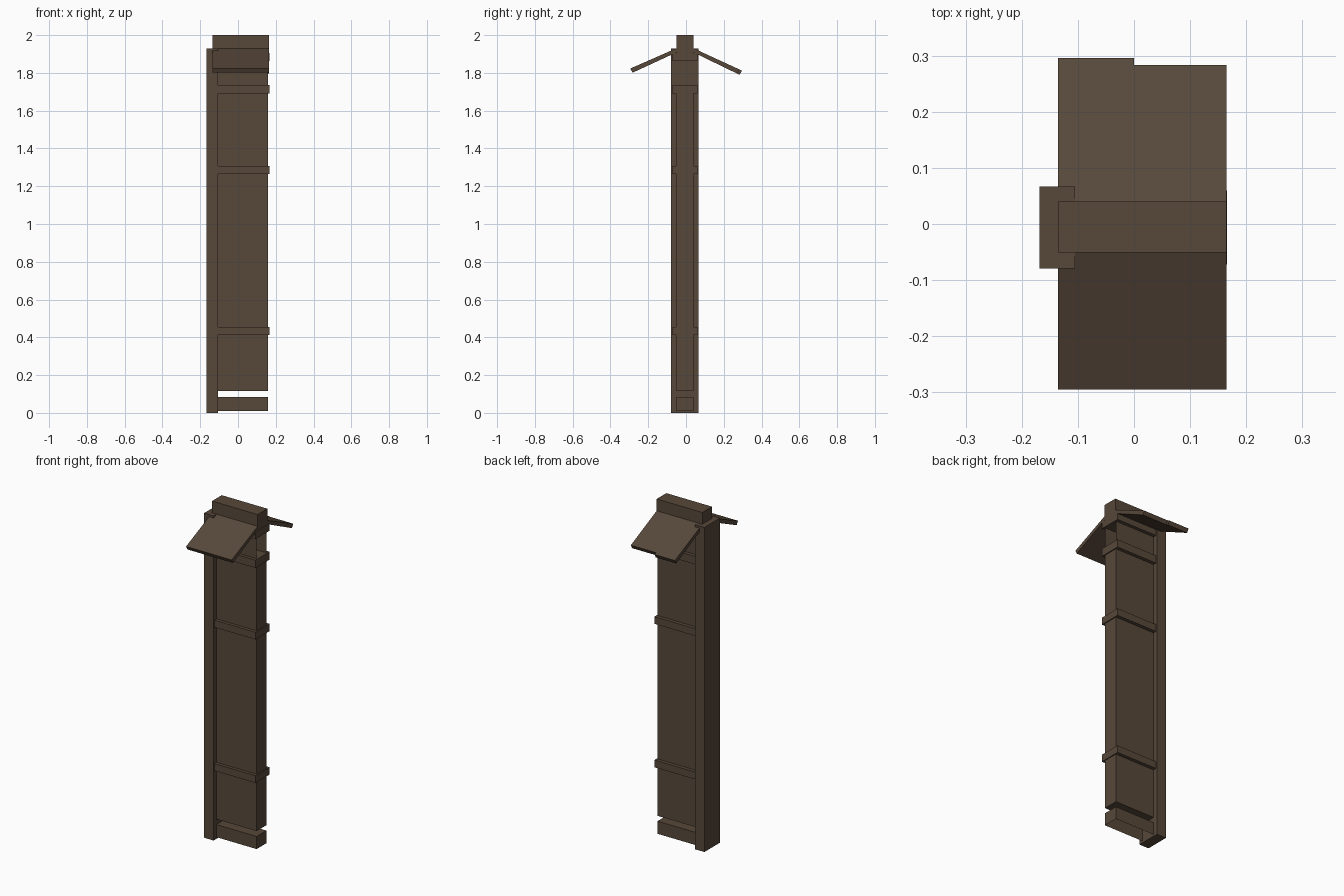
import bpy

if "Cube" in bpy.data.objects:
    bpy.data.objects.remove(bpy.data.objects["Cube"])

wood = bpy.data.materials.new("dark_brown_wood")
wood.diffuse_color = (0.095, 0.064, 0.042, 1)
wood.use_nodes = True
wood.node_tree.nodes["Principled BSDF"].inputs["Base Color"].default_value = wood.diffuse_color


def finish(name, verts, faces):
    mesh = bpy.data.meshes.new(name)
    mesh.from_pydata(verts, [], faces)
    mesh.materials.append(wood)
    obj = bpy.data.objects.new(name, mesh)
    bpy.context.collection.objects.link(obj)
    return obj


def prism(name, profile, x0, x1, skip=()):
    """Extrude a (y, z) profile, listed counter-clockwise seen from +x, along x."""
    n = len(profile)
    verts = [(x, y, z) for x in (x0, x1) for y, z in profile]
    faces = [(i, (i + 1) % n, n + (i + 1) % n, n + i)[::-1] for i in range(n) if i not in skip]
    if "left" not in skip:
        faces.append(tuple(reversed(range(n))))
    if "right" not in skip:
        faces.append(tuple(range(n, 2 * n)))
    # side quads must face outward
    faces = [f[::-1] if len(set(v // n for v in f)) == 2 else f for f in faces]
    faces = [tuple(reversed(f)) if len(set(v // n for v in f)) == 2 else f for f in faces]
    obj = finish(name, verts, faces)
    for p in obj.data.polygons:
        mid_y = sum(y for y, _ in profile) / n
        mid_z = sum(z for _, z in profile) / n
        d = p.normal.y * (p.center.y - mid_y) + p.normal.z * (p.center.z - mid_z)
        if abs(p.normal.x) < 0.5 and d < 0:
            p.flip()
    return obj


def box(name, x, y, z, skip=()):
    # profile edges: 0 bottom, 1 back, 2 top, 3 front
    return prism(name, [(y[0], z[0]), (y[1], z[0]), (y[1], z[1]), (y[0], z[1])], x[0], x[1], skip)


WALL_X, WALL_Y = (-0.105, 0.16), (-0.053, 0.039)

# upright post at the left end
box("post", (-0.168, -0.105), (-0.079, 0.067), (0, 1.93))

# wall infill, hollow bay under the roof, and the sill board
box("wall_panel", WALL_X, WALL_Y, (0.117, 1.70))
box("upper_bay", WALL_X, WALL_Y, (1.72, 1.88), (0, 2, "left", "right"))
box("sill_board", WALL_X, WALL_Y, (0.01, 0.085), (0,))

# horizontal rails
for i, (z0, z1) in enumerate([(0.412, 0.455), (1.265, 1.308), (1.69, 1.737), (1.862, 1.905)]):
    box(f"rail_{i + 1}", (-0.105, 0.166), (-0.072, 0.060), (z0, z1))

# ridge beam
ROOF_X = (-0.135, 0.165)
box("ridge_beam", ROOF_X, (-0.051, 0.040), (1.905, 2.0))


# sloping roof boards
def roof(name, y_in, y_out, z_out, x0, x1):
    s = 1 if y_out > 0 else -1
    prof = [(y_in, 1.93), (y_out, z_out), (y_out - s * 0.012, z_out - 0.022), (y_in, 1.908)]
    if s > 0:
        prof.reverse()
    prism(name, prof, x0, x1)


roof("roof_front", -0.051, -0.295, 1.823, *ROOF_X)
roof("roof_back_left", 0.040, 0.296, 1.812, -0.135, 0)
roof("roof_back_right", 0.040, 0.283, 1.818, 0, 0.165)
